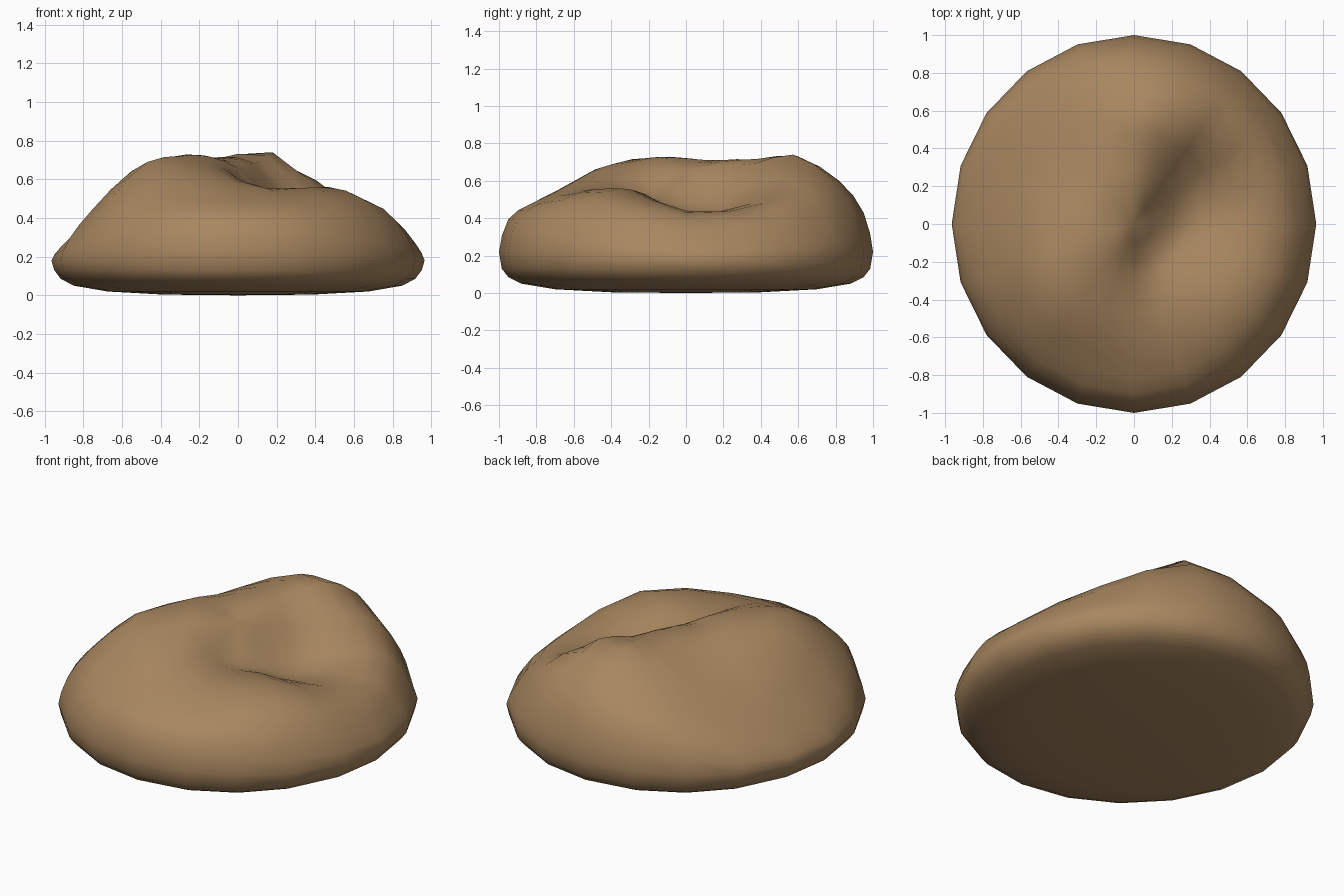
import bpy, bmesh, math

if "Cube" in bpy.data.objects:
    bpy.data.objects.remove(bpy.data.objects["Cube"])

SEG = 20
# Heights of the upper surface every 36 degrees (from +x), at each radius
RADII = [0.95, 0.82, 0.60, 0.38, 0.20]
TOP = [
    [.27, .40, .44, .42, .48],   # right: the dip opens here
    [.30, .46, .48, .46, .54],
    [.41, .61, .74, .69, .68],   # back hill
    [.42, .55, .67, .71, .71],
    [.30, .40, .54, .67, .71],
    [.25, .37, .58, .70, .72],   # left hill
    [.35, .52, .69, .72, .72],
    [.39, .49, .61, .66, .66],
    [.39, .48, .545, .55, .54],
    [.35, .50, .56, .53, .49],   # front right lump
]
CENTRE = 0.66
BOTTOM = [(.985, .13), (.95, .085), (.88, .05), (.7, .02), (.4, .004)]


def catmull(a, b, c, d, t):
    return 0.5 * (2*b + (c-a)*t + (2*a-5*b+4*c-d)*t*t + (3*b-a-3*c+d)*t**3)


def heights(k):
    """Column of heights for segment k, smoothed around the stone."""
    i, t = k // 2, (k % 2) / 2
    rows = [TOP[(i + o) % 10] for o in (-1, 0, 1, 2)]
    return [catmull(*(r[j] for r in rows), t) for j in range(len(RADII))]


def profile(k):
    """Radius/height points from near the centre to the rim, then below."""
    ang = 2 * math.pi * k / SEG
    rim = 0.18 + 0.04 * math.sin(ang) ** 2
    pts = [(1.0, rim)] + list(zip(RADII, heights(k))) + [(0, CENTRE)]
    opp = (-RADII[-1], heights((k + SEG // 2) % SEG)[-1])
    ext = [(.985, .13)] + pts + [opp]
    out = []
    for n in range(1, len(pts)):
        out.append(ext[n])
        out.append(tuple(catmull(*(ext[n + o][c] for o in (-1, 0, 1, 2)), .5)
                         for c in (0, 1)))
    return out[::-1] + BOTTOM


# Stone body: rings of 20 points closed by a fan at the top and the bottom
bm = bmesh.new()
cols = []
for k in range(SEG):
    a = 2 * math.pi * k / SEG
    cols.append([bm.verts.new((.965 * r * math.cos(a), r * math.sin(a), z))
                 for r, z in profile(k)])
top = bm.verts.new((0, 0, CENTRE))
base = bm.verts.new((0, 0, 0))
for k in range(SEG):
    p, q = cols[k], cols[(k + 1) % SEG]
    bm.faces.new((top, p[0], q[0]))
    bm.faces.new((base, q[-1], p[-1]))
    for j in range(len(p) - 1):
        bm.faces.new((p[j], p[j + 1], q[j + 1], q[j]))
bmesh.ops.recalc_face_normals(bm, faces=bm.faces)
for f in bm.faces:
    f.smooth = True
mesh = bpy.data.meshes.new("stone")
bm.to_mesh(mesh)
bm.free()
stone = bpy.data.objects.new("stone", mesh)
bpy.context.collection.objects.link(stone)

# Brown colour
mat = bpy.data.materials.new("brown_stone")
mat.diffuse_color = (0.39, 0.24, 0.115, 1)
mat.use_nodes = True
mat.node_tree.nodes["Principled BSDF"].inputs["Base Color"].default_value = mat.diffuse_color
mesh.materials.append(mat)
